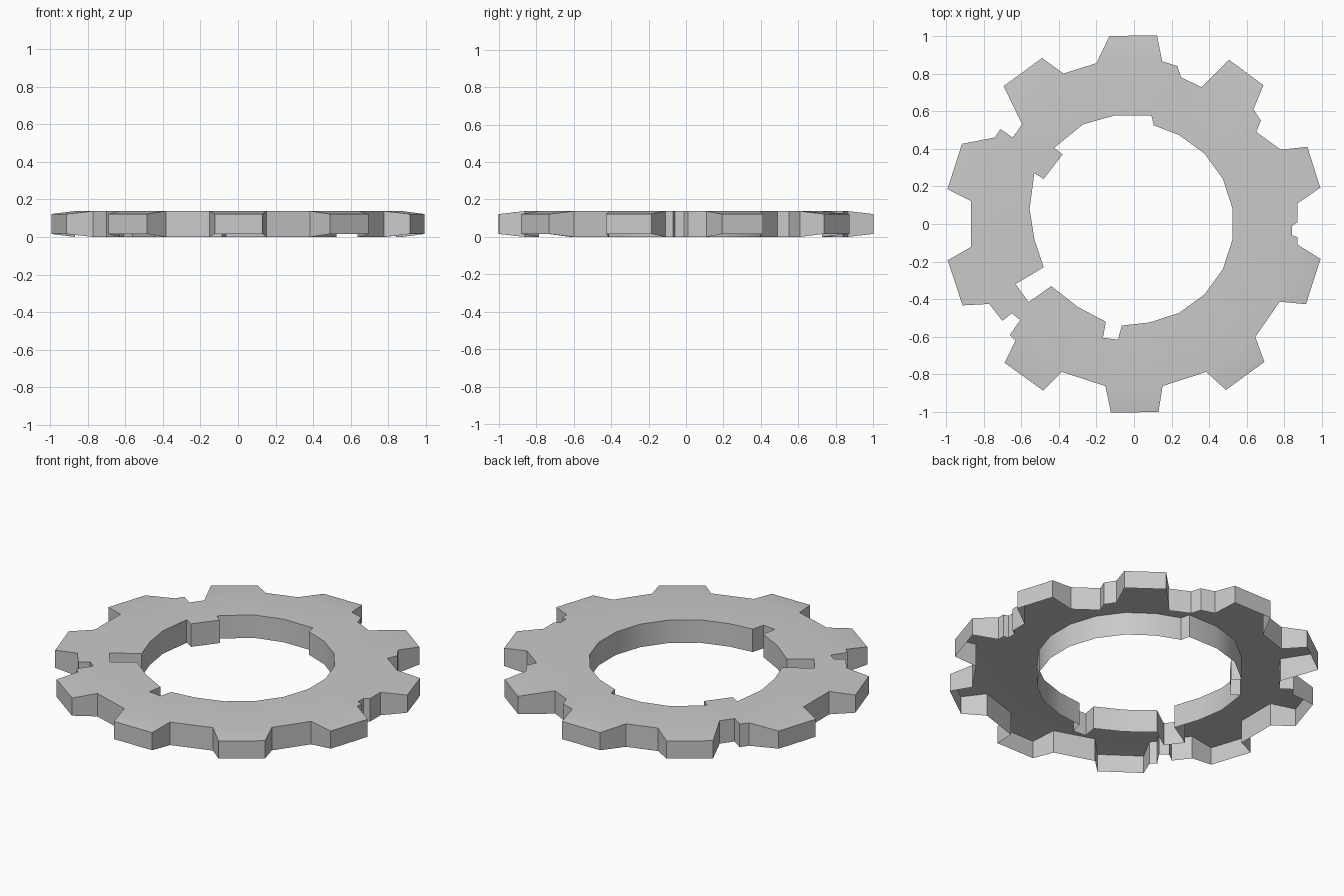
import bpy
import bmesh
from math import cos, sin, radians

TEETH = 10
PITCH = 360 / TEETH
THICKNESS = 0.138
TIP_INSET = 0.016


def polar(radius, degrees):
    return (radius * cos(radians(degrees)), radius * sin(radians(degrees)))


# Gaps between teeth that are chipped, keyed by the tooth they follow
chipped_gaps = {
    0: [(.78, .395), (.65, .49), (.675, .55), (.635, .61)],
    1: [(.36, .727), (.25, .78), (.23, .84), (.15, .865)],
    2: [(-.2, .855), (-.375, .8)],
    3: [(-.595, .53), (-.645, .46), (-.71, .505), (-.74, .46)],
    5: [(-.77, -.425), (-.7, -.515), (-.65, -.475), (-.605, -.51), (-.66, -.59), (-.63, -.62)],
    8: [(.645, -.6), (.775, -.413)],
    9: [(.87, -.11), (.87, -.07), (.84, -.06), (.84, -.01), (.87, .01), (.87, .11)],
}

# Notched half of the bore, running counter-clockwise from the back
notched_bore = [
    (.105, .525), (.092, .578), (-.1, .578), (-.27, .53), (-.425, .405),
    (-.38, .37), (-.48, .24), (-.53, .27), (-.555, .08), (-.53, -.08),
    (-.48, -.23), (-.63, -.32), (-.56, -.415), (-.44, -.33), (-.3, -.44),
    (-.15, -.52), (-.165, -.605), (-.085, -.615), (-.065, -.54),
]


def gap_points(tooth):
    """Root corners between one tooth and the next."""
    middle = PITCH * (tooth + 1)
    regular = [polar(.875, middle - 8), polar(.875, middle + 8)]
    return chipped_gaps.get(tooth, regular)


def add_ring(bm, points, inset=0.0):
    """Matching bottom and top vertices along an outline."""
    return [(bm.verts.new((x, y, inset)), bm.verts.new((x, y, THICKNESS - inset)))
            for x, y in points]


def add_walls(bm, loop):
    for a, b in zip(loop, loop[1:] + loop[:1]):
        bm.faces.new((a[0], b[0], b[1], a[1]))


bm = bmesh.new()

# Outer rim: gaps joined by tapered tooth tips, two of them worn narrower
gaps = [add_ring(bm, gap_points(k)) for k in range(TEETH)]
tips = []
for k in range(TEETH):
    centre = PITCH * (k + 0.5) + 0.2
    sweep = 5.8 if k < 2 else 7.2
    corners = [polar(1.009, centre - 7.2), polar(1.009, centre + sweep)]
    tips.append(add_ring(bm, corners, TIP_INSET))
rim = [pair for k in range(TEETH) for pair in tips[k] + gaps[k]]
add_walls(bm, rim)

# Bore: a regular arc followed by the notched arc, facing the centre
arc = [polar(.53, 279 + 18 * i) for i in range(9)]
bore = add_ring(bm, arc + notched_bore)[::-1]
add_walls(bm, bore)

# Top plate with sloping tooth faces; the shell is open underneath
body = [pair for gap in gaps for pair in gap]
edges = []
for loop in (body, bore):
    for a, b in zip(loop, loop[1:] + loop[:1]):
        ends = (a[1], b[1])
        edges.append(bm.edges.get(ends) or bm.edges.new(ends))
bmesh.ops.triangle_fill(bm, edges=edges, use_beauty=True, normal=(0, 0, 1))
for k in range(TEETH):
    corners = (gaps[k - 1][-1], tips[k][0], tips[k][1], gaps[k][0])
    bm.faces.new([pair[1] for pair in corners])

bmesh.ops.recalc_face_normals(bm, faces=bm.faces)

default_cube = bpy.data.objects.get("Cube")
if default_cube:
    bpy.data.objects.remove(default_cube, do_unlink=True)

# Plain grey metal
grey = bpy.data.materials.new("grey_metal")
grey.use_nodes = True
colour = (0.59, 0.59, 0.59, 1)
grey.diffuse_color = colour
grey.node_tree.nodes["Principled BSDF"].inputs["Base Color"].default_value = colour

mesh = bpy.data.meshes.new("gear_ring")
bm.to_mesh(mesh)
bm.free()
mesh.materials.append(grey)
gear = bpy.data.objects.new("gear_ring", mesh)
bpy.context.collection.objects.link(gear)

# Smooth the bore and plate, keeping the corners crisp
bpy.ops.object.select_all(action='DESELECT')
gear.select_set(True)
bpy.context.view_layer.objects.active = gear
bpy.ops.object.shade_smooth_by_angle(angle=radians(30))
